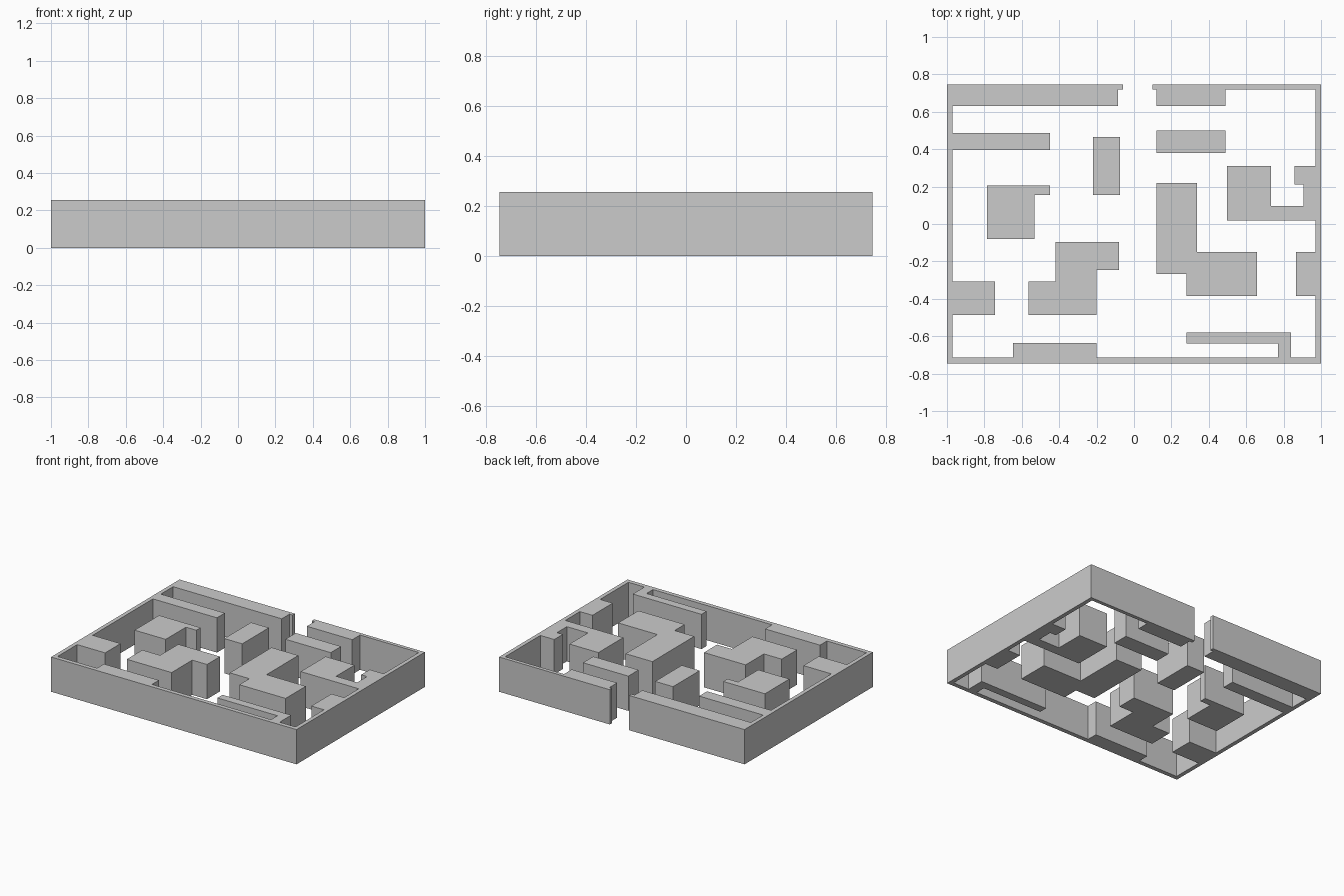
import bpy, bmesh

if "Cube" in bpy.data.objects:
    bpy.data.objects.remove(bpy.data.objects["Cube"])

HEIGHT = 0.256


def block(name, steps):
    """Extrude a right-angled outline given as alternating x, y turns."""
    xs, ys = steps[0::2], steps[1::2]
    pts = []
    for i, y in enumerate(ys):
        pts += [(xs[i], y), (xs[(i + 1) % len(xs)], y)]
    bm = bmesh.new()
    face = bm.faces.new([bm.verts.new((x, y, 0)) for x, y in pts])
    top = bmesh.ops.extrude_face_region(bm, geom=[face], use_keep_orig=True)
    verts = [g for g in top["geom"] if isinstance(g, bmesh.types.BMVert)]
    bmesh.ops.translate(bm, verts=verts, vec=(0, 0, HEIGHT))
    bmesh.ops.recalc_face_normals(bm, faces=bm.faces)
    mesh = bpy.data.meshes.new(name)
    bm.to_mesh(mesh)
    bm.free()
    obj = bpy.data.objects.new(name, mesh)
    bpy.context.collection.objects.link(obj)
    return obj


# Perimeter wall with its attached blocks, open at the back entrance
block("perimeter_wall", [
    # outer face and right entrance jamb
    -.06, .747, -1, -.747, 1, .747, .098, .72,
    # back right and right side
    .12, .63, .49, .72, .97, .31, .857, .21, .905, .095, .733, .31,
    .497, .02, .97, -.15, .867, -.385, .97, -.715,
    # front side
    .84, -.58, .28, -.64, .77, -.715, -.2, -.635, -.648, -.715,
    # left side and back left
    -.97, -.487, -.742, -.307, -.97, .395, -.448, .487, -.97, .63,
    -.085, .72])

# Free-standing blocks
block("entrance_block", [-.22, .465, -.074, .155])
block("back_right_block", [.12, .5, .49, .38])
block("left_block", [-.787, .205, -.448, .155, -.533, -.08])
block("front_left_block", [-.42, -.095, -.08, -.247, -.2, -.487, -.565, -.307])
block("centre_block", [.12, .22, .338, -.15, .658, -.385, .28, -.268])
